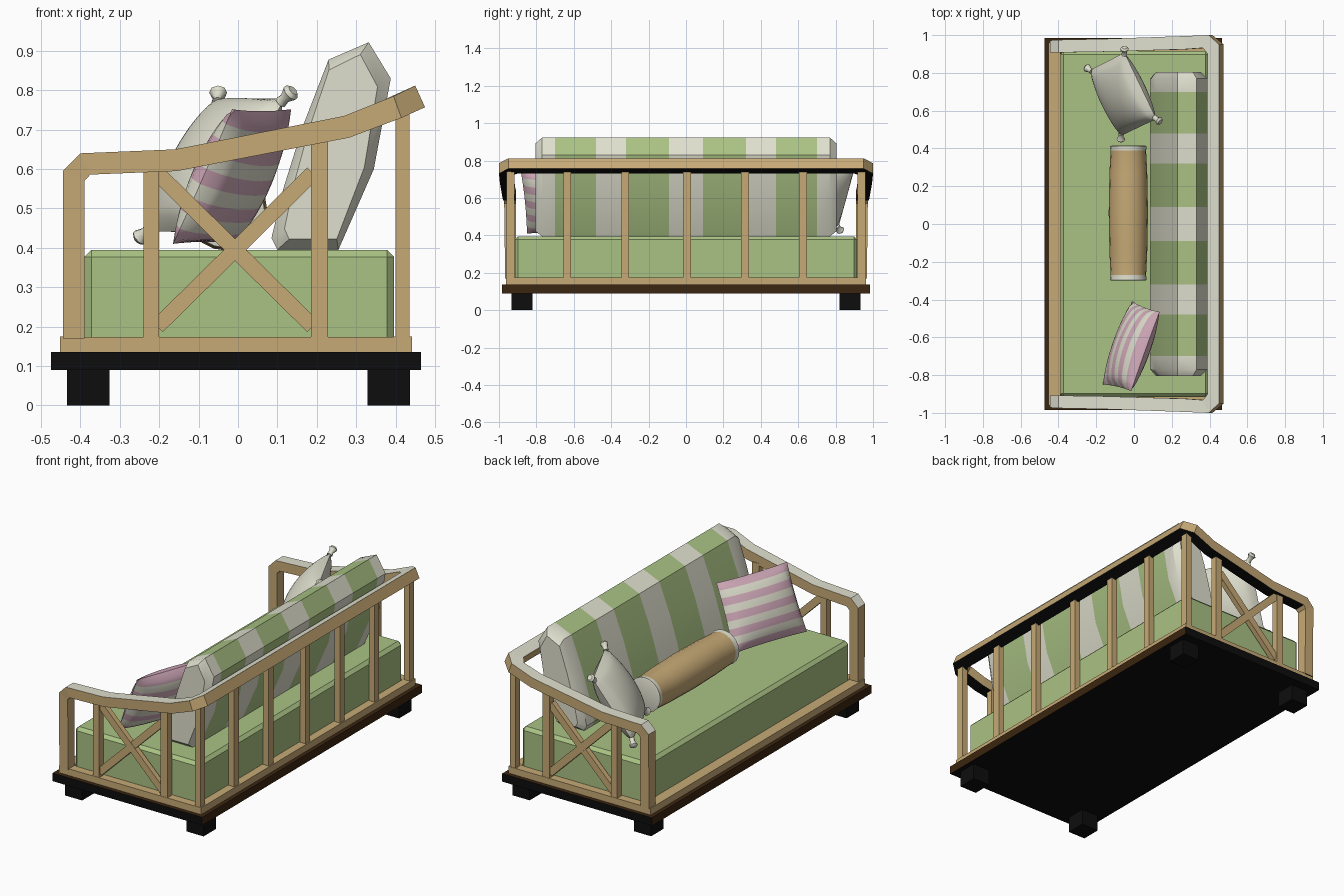
import bpy, bmesh, math
from mathutils import Vector, Matrix

if "Cube" in bpy.data.objects:
    bpy.data.objects.remove(bpy.data.objects["Cube"])


def mat(name, r, g, b):
    m = bpy.data.materials.new(name)
    m.diffuse_color = (r, g, b, 1)
    m.use_nodes = True
    m.node_tree.nodes["Principled BSDF"].inputs["Base Color"].default_value = m.diffuse_color
    return m


WOOD = mat("light wood", 0.57, 0.40, 0.18)
GREEN = mat("sage green", 0.40, 0.54, 0.23)
CREAM = mat("cream", 0.74, 0.74, 0.62)
PINK = mat("pink", 0.64, 0.40, 0.49)
BLACK = mat("black", 0.004, 0.004, 0.004)
BROWN = mat("dark brown", 0.045, 0.019, 0.005)


def finish(name, bm, mats, rule=None, smooth=None):
    bmesh.ops.recalc_face_normals(bm, faces=bm.faces)
    bm.normal_update()
    if rule:
        for f in bm.faces:
            f.material_index = rule(f)
    me = bpy.data.meshes.new(name)
    bm.to_mesh(me)
    bm.free()
    for m in mats:
        me.materials.append(m)
    ob = bpy.data.objects.new(name, me)
    bpy.context.collection.objects.link(ob)
    if smooth:
        bpy.ops.object.select_all(action='DESELECT')
        ob.select_set(True)
        bpy.context.view_layer.objects.active = ob
        bpy.ops.object.shade_smooth_by_angle(angle=math.radians(smooth))
    return ob


def box(name, x, y, z, mats, rule=None, bevel=0, tilt=0):
    bm = bmesh.new()
    c = Vector((sum(x) / 2, sum(y) / 2, sum(z) / 2))
    size = (x[1] - x[0], y[1] - y[0], z[1] - z[0], 1)
    bmesh.ops.create_cube(bm, size=1, matrix=Matrix.Translation(c)
                          @ Matrix.Rotation(tilt, 4, 'Y') @ Matrix.Diagonal(size))
    if bevel:
        bmesh.ops.bevel(bm, geom=bm.edges[:], offset=bevel, segments=1, affect='EDGES')
    return finish(name, bm, mats, rule)


def loft(name, rings, mats, rule=None, smooth=None):
    bm = bmesh.new()
    vs = [[bm.verts.new(p) for p in r] for r in rings]
    n = len(rings[0])
    for a, b in zip(vs, vs[1:]):
        for i in range(n):
            bm.faces.new((a[i], a[(i + 1) % n], b[(i + 1) % n], b[i]))
    bm.faces.new(vs[0])
    bm.faces.new(vs[-1])
    return finish(name, bm, mats, rule, smooth)


# base slab: brown on top and long sides, black on ends and underside
box("base", (-0.475, 0.465), (-0.985, 0.985), (0.09, 0.136), [BLACK, BROWN],
    lambda f: int(abs(f.normal.x) > 0.5 or f.normal.z > 0.5))
for sx in (-0.38, 0.383):
    for sy in (-0.877, 0.877):
        box("foot", (sx - 0.054, sx + 0.054), (sy - 0.056, sy + 0.056), (0, 0.09), [BLACK])

# lower frame
for x in ((-0.452, -0.39), (0.395, 0.442)):
    box("lower_long_rail", x, (-0.96, 0.96), (0.136, 0.175), [WOOD])
for s in (-1, 1):
    box("lower_end_rail", (-0.452, 0.442), sorted((s * 0.91, s * 0.962)), (0.136, 0.174), [WOOD])

# seat cushion
box("seat", (-0.39, 0.396), (-0.915, 0.915), (0.14, 0.395), [GREEN], bevel=0.018)


# top rail with front posts: one sweep, front post -> end -> back -> mirrored end
def section(xt, zt, xb, zb, yo, yi):
    return [(xt, yo, zt), (xt, yi, zt), (xb, yi, zb), (xb, yo, zb)]


half = [section(-0.445, 0.17, -0.39, 0.17, -0.967, -0.91),
        section(-0.445, 0.595, -0.39, 0.57, -0.972, -0.908),
        section(-0.40, 0.64, -0.375, 0.586, -0.975, -0.908),
        section(-0.16, 0.65, -0.155, 0.595, -0.98, -0.912),
        section(0.27, 0.735, 0.283, 0.68, -0.995, -0.925),
        [(0.395, -1.0, 0.785), (0.365, -0.932, 0.772), (0.387, -0.932, 0.72), (0.415, -1.0, 0.73)],
        [(0.45, -0.95, 0.812), (0.39, -0.90, 0.785), (0.415, -0.90, 0.73), (0.475, -0.95, 0.757)]]
other = [[(x, -y, z) for x, y, z in s] for s in reversed(half)]
loft("top_rail", half + other, [WOOD, CREAM, BLACK],
     lambda f: 1 if f.normal.z > 0.55 else 2 if f.normal.z < -0.75 else 0)

# back posts
for y in (-0.938, -0.635, -0.325, 0.005, 0.315, 0.625, 0.938):
    box("back_post", (0.40, 0.435), (y - 0.021, y + 0.021), (0.17, 0.745), [WOOD])

# end slats and crossed braces
for s in (-1, 1):
    yr = sorted((s * 0.92, s * 0.96))
    box("end_slat", (-0.24, -0.20), yr, (0.17, 0.60), [WOOD])
    box("end_slat", (0.186, 0.229), yr, (0.17, 0.675), [WOOD])
    for k, t in enumerate((-1, 1)):
        yb = sorted((s * (0.922 + 0.002 * k), s * (0.952 + 0.002 * k)))
        box("cross_brace", (-0.285, 0.27), yb, (0.375, 0.415), [WOOD],
            tilt=t * math.radians(44.6))

# striped back cushion
prof = [(0.10, 0.395), (0.255, 0.395), (0.345, 0.60), (0.388, 0.83), (0.332, 0.922),
        (0.23, 0.878), (0.165, 0.71), (0.115, 0.55), (0.085, 0.425)]
cx, cz = 0.235, 0.64


def cushion_ring(y, s):
    return [(cx + (x - cx) * s, y, cz + (z - cz) * (0.5 + s / 2)) for x, z in prof]


cuts = [0.09, 0.32, 0.48, 0.70]
ys = [-c for c in reversed(cuts)] + cuts
rings = [cushion_ring(-0.805, 0.78), cushion_ring(-0.77, 1)] + [cushion_ring(y, 1) for y in ys]
rings += [cushion_ring(0.77, 1), cushion_ring(0.805, 0.78)]


def stripe(f):
    y = abs(f.calc_center_median().y)
    return int(0.09 < y < 0.32 or 0.48 < y < 0.70)


loft("back_cushion", rings, [CREAM, GREEN], stripe, 35)

# bolster with cream ends
spec = [(-0.30, 0.085), (-0.297, 0.097), (-0.27, 0.094), (-0.15, 0.1), (0.06, 0.104),
        (0.27, 0.1), (0.388, 0.094), (0.412, 0.097), (0.416, 0.085)]
rings = [[(-0.03 + r * math.cos(a * math.tau / 20), y, 0.497 + r * math.sin(a * math.tau / 20))
          for a in range(20)] for y, r in spec]
loft("bolster", rings, [WOOD, CREAM],
     lambda f: int(not -0.27 < f.calc_center_median().y < 0.388), 40)


# pillow spanned between four corners: bottom a, bottom b, top a, top b
def pillow(name, corners, thick, pinch, mats, row_rule, n=18):
    ba, bb, ta, tb = [Vector(c) for c in corners]
    nrm = (bb - ba).cross(ta - ba).normalized()
    bm = bmesh.new()
    grids = []
    for side in (-1, 1):
        g = {}
        for i in range(n + 1):
            for j in range(n + 1):
                u, v = 2 * i / n - 1, 2 * j / n - 1
                pu = (u * (1 - pinch * (1 - v * v)) + 1) / 2
                pv = (v * (1 - pinch * (1 - u * u)) + 1) / 2
                p = ba.lerp(bb, pu).lerp(ta.lerp(tb, pu), pv)
                t = thick * ((1 - u * u) * (1 - v * v)) ** 0.5
                g[i, j] = bm.verts.new(p + nrm * t * side)
        for i in range(n):
            for j in range(n):
                f = bm.faces.new((g[i, j], g[i + 1, j], g[i + 1, j + 1], g[i, j + 1]))
                f.material_index = row_rule(j)
        grids.append(g)
    bmesh.ops.remove_doubles(bm, verts=bm.verts, dist=0.0005)
    return finish(name, bm, mats, None, 50)


pillow("striped_pillow", [(-0.165, -0.85, 0.41), (-0.01, -0.41, 0.41),
                          (-0.015, -0.885, 0.752), (0.135, -0.465, 0.752)],
       0.075, 0.03, [PINK, CREAM], lambda j: (j // 2) % 2)

# cream pillow with knotted corner tips
tips = [Vector(t) for t in ((-0.07, 0.44, 0.42), (-0.255, 0.83, 0.42),
                            (0.14, 0.54, 0.80), (-0.05, 0.935, 0.80))]
mid = sum(tips, Vector()) / 4
pillow("plain_pillow", [mid + (t - mid) * 0.89 for t in tips], 0.085, 0.0, [CREAM], lambda j: 0)
for t in tips:
    d = (t - mid).normalized()
    q = d.to_track_quat('Z', 'Y')
    start = mid + (t - mid) * 0.84
    rings = [[start.lerp(t, k) + q @ Vector((r * math.cos(a * math.tau / 8),
                                             r * math.sin(a * math.tau / 8), 0))
              for a in range(8)] for k, r in ((0, 0.016), (0.35, 0.013), (0.8, 0.023), (1, 0.014))]
    loft("pillow_tip", rings, [CREAM], None, 50)
